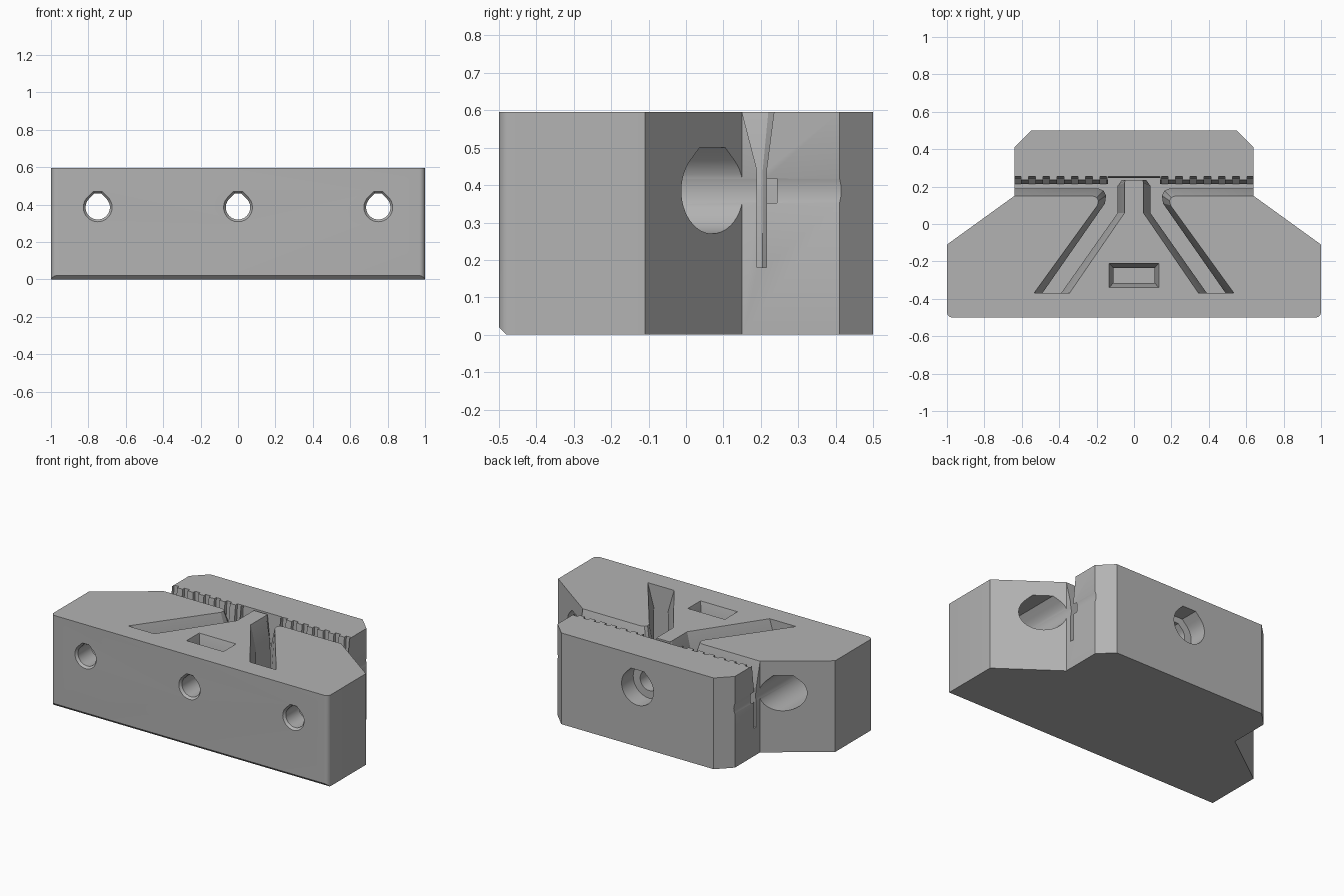
import bpy, bmesh, math

HEIGHT = 0.595
FLOOR = 0.18

if "Cube" in bpy.data.objects:
    bpy.data.objects.remove(bpy.data.objects["Cube"], do_unlink=True)

grey = bpy.data.materials.new("plain_grey")
grey.use_nodes = True
grey.diffuse_color = (0.45, 0.45, 0.45, 1)
grey.node_tree.nodes["Principled BSDF"].inputs["Base Color"].default_value = grey.diffuse_color


def loft(name, rings):
    """Closed solid through matching rings of points."""
    bm = bmesh.new()
    loops = [[bm.verts.new(p) for p in ring] for ring in rings]
    n = len(loops[0])
    for low, high in zip(loops, loops[1:]):
        for i in range(n):
            j = (i + 1) % n
            bm.faces.new((low[i], low[j], high[j], high[i]))
    bm.faces.new(loops[0][::-1])
    bm.faces.new(loops[-1])
    bmesh.ops.recalc_face_normals(bm, faces=bm.faces)
    mesh = bpy.data.meshes.new(name)
    bm.to_mesh(mesh)
    bm.free()
    mesh.materials.append(grey)
    obj = bpy.data.objects.new(name, mesh)
    bpy.context.collection.objects.link(obj)
    return obj


def level(points, z):
    return [(x, y, z) for x, y in points]


def flip(points):
    return [(-x, y) for x, y in points]


def teardrop(x0, y, radius, roof):
    """Round section in the xz plane with a clipped 45 degree roof."""
    z0 = 0.385
    angles = [math.radians(135 + 270 * i / 36) for i in range(37)]
    points = [(x0 + radius * math.cos(a), y, z0 + radius * math.sin(a)) for a in angles]
    half = radius * math.sqrt(2) - roof
    return points + [(x0 + half, y, z0 + roof), (x0 - half, y, z0 + roof)]


cutters = []

# Body: plan outline with rounded front corners
arc = [math.radians(-90 + 15 * i) for i in range(7)]
half = [(0.97 + 0.03 * math.cos(a), -0.47 + 0.03 * math.sin(a)) for a in arc]
half += [(1, -0.11), (0.64, 0.15), (0.64, 0.41), (0.55, 0.5)]
outline = half + flip(half)[::-1]
body = loft("clamp_body", [level(outline, 0), level(outline, HEIGHT)])

# Chamfer along the lower front edge
wedge = [(-0.52, -0.02), (-0.478, -0.002), (-0.502, 0.022)]
cutters.append(loft("chamfer_cutter", [[(x, y, z) for y, z in wedge] for x in (-1.1, 1.1)]))

# Belt channels: straight slot, rounded turn and diagonal tail, flared at the top
base = [(0.7, 0.19), (0.19, 0.19), (0.163, 0.178), (0.149, 0.152), (0.155, 0.11),
        (0.49, -0.37), (0.39, -0.37), (0.087, 0.06), (0.087, 0.205), (0.065, 0.235),
        (-0.02, 0.235), (-0.02, 0.245), (0.14, 0.245), (0.14, 0.215), (0.7, 0.215)]
flare = [(0.7, 0.15), (0.22, 0.15), (0.2, 0.142), (0.19, 0.125), (0.195, 0.1),
         (0.535, -0.37), (0.345, -0.37), (0.05, 0.06), (0.05, 0.22), (0.048, 0.235),
         (-0.02, 0.235), (-0.02, 0.255), (0.14, 0.255), (0.14, 0.235), (0.7, 0.235)]
for side, turn in (("left", list), ("right", flip)):
    rings = [level(turn(base), FLOOR), level(turn(base), 0.44),
             level(turn(flare), HEIGHT), level(turn(flare), 0.7)]
    cutters.append(loft(side + "_channel_cutter", rings))

# Belt teeth: upright grooves in the rear wall of the slot
groove = [(0.2, FLOOR), (0.215, FLOOR), (0.243, 0.208), (0.243, 0.45),
          (0.255, HEIGHT), (0.255, 0.7), (0.2, 0.7)]
for side in (-1, 1):
    for i in range(7):
        x = side * (0.164 + 0.0763 * i)
        ends = (x - 0.018, x + 0.018)
        cutters.append(loft("groove_cutter", [[(e, y, z) for y, z in groove] for e in ends]))


# Nut pocket with a flared mouth
def rectangle(w, d, z):
    return [(sx * w, -0.275 + sy * d, z) for sx, sy in ((-1, -1), (1, -1), (1, 1), (-1, 1))]


cutters.append(loft("pocket_cutter", [rectangle(0.11, 0.04, 0.27), rectangle(0.11, 0.04, 0.5),
                                      rectangle(0.133, 0.065, HEIGHT), rectangle(0.133, 0.065, 0.7)]))

# Screw holes with a bevelled front mouth and a wide rear counterbore
for x, seat in ((-0.75, -0.35), (0, 0.38), (0.75, -0.35)):
    cutters.append(loft("screw_cutter", [
        teardrop(x, -0.6, 0.077, 0.085), teardrop(x, -0.5, 0.077, 0.085),
        teardrop(x, -0.485, 0.065, 0.075), teardrop(x, seat + 0.01, 0.065, 0.075)]))
    cutters.append(loft("counterbore_cutter", [
        teardrop(x, seat, 0.115, 0.115), teardrop(x, 0.6, 0.115, 0.115)]))

# Carve the body
bpy.context.view_layer.objects.active = body
for cutter in cutters:
    cutter.hide_render = True
    mod = body.modifiers.new("carve", 'BOOLEAN')
    mod.operation = 'DIFFERENCE'
    mod.solver = 'EXACT'
    mod.object = cutter
    bpy.ops.object.modifier_apply(modifier=mod.name)
for cutter in cutters:
    bpy.data.objects.remove(cutter, do_unlink=True)

# Smooth the round holes and corners, keep crisp edges
bpy.ops.object.select_all(action='DESELECT')
body.select_set(True)
bpy.ops.object.shade_smooth_by_angle(angle=math.radians(25))
